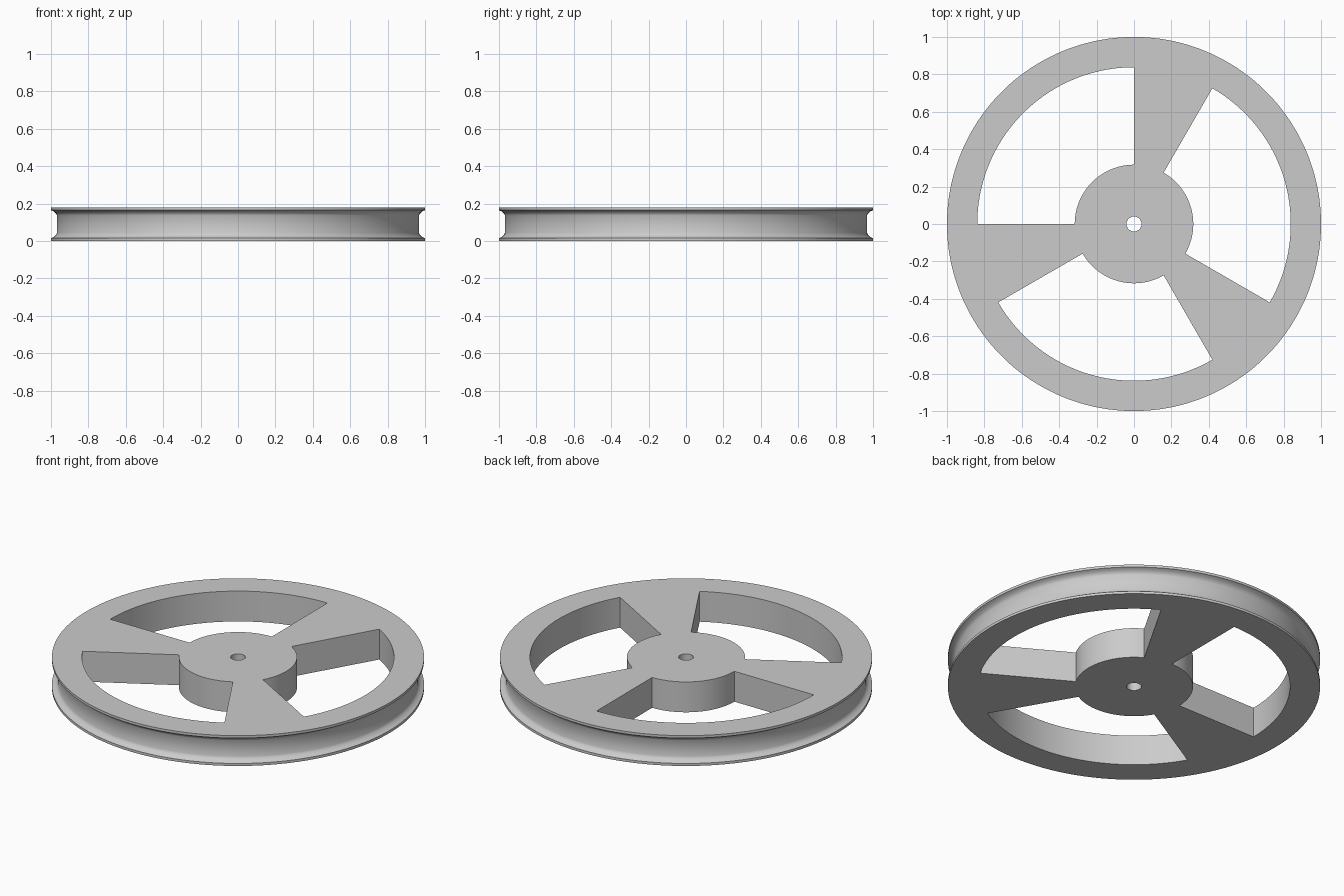
import bpy
import bmesh
from math import cos, sin, radians

cube = bpy.data.objects.get("Cube")
if cube:
    bpy.data.objects.remove(cube)

HEIGHT = 0.18
BORE, HUB, RIM = 0.04, 0.317, 0.838
STEP = 2  # degrees per segment

# Single flat grey
grey = bpy.data.materials.new("light_grey")
grey.use_nodes = True
colour = (0.6, 0.6, 0.6, 1)
grey.diffuse_color = colour
grey.node_tree.nodes["Principled BSDF"].inputs["Base Color"].default_value = colour

# Lower half of the grooved edge, mirrored about mid height
lower = [(1, 0), (1, 0.015), (0.984, 0.022), (0.973, 0.033), (0.968, 0.043)]
groove = lower + [(r, HEIGHT - z) for r, z in reversed(lower)]

bm = bmesh.new()


def point(r, z, angle):
    a = radians(angle)
    return bm.verts.new((r * cos(a), r * sin(a), z))


def strip(p, q, angle):
    """Sweep the profile segment p-q across one angular step."""
    end = angle + STEP
    bm.faces.new([point(*p, angle), point(*q, angle),
                  point(*q, end), point(*p, end)])


def ring_plates(inner, outer, angle):
    for z in (0, HEIGHT):
        strip((inner, z), (outer, z), angle)


for angle in range(0, 360, STEP):
    # Grooved rim, hub and bore
    for p, q in zip(groove, groove[1:]):
        strip(p, q, angle)
    ring_plates(RIM, 1, angle)
    ring_plates(BORE, HUB, angle)
    strip((BORE, 0), (BORE, HEIGHT), angle)
    # Three quarter-turn windows separated by narrow wedge spokes
    if (angle - 90) % 120 < 90:
        for r in (HUB, RIM):
            strip((r, 0), (r, HEIGHT), angle)
    else:
        ring_plates(HUB, RIM, angle)

# Radial side walls of the spokes
for start in (90, 210, 330):
    for angle in (start, start + 90):
        bm.faces.new([point(HUB, 0, angle), point(RIM, 0, angle),
                      point(RIM, HEIGHT, angle), point(HUB, HEIGHT, angle)])

bmesh.ops.remove_doubles(bm, verts=bm.verts, dist=0.0001)
bmesh.ops.recalc_face_normals(bm, faces=bm.faces)

mesh = bpy.data.meshes.new("spoked_pulley_wheel")
bm.to_mesh(mesh)
bm.free()
mesh.materials.append(grey)
wheel = bpy.data.objects.new("spoked_pulley_wheel", mesh)
bpy.context.collection.objects.link(wheel)

bpy.ops.object.select_all(action="DESELECT")
wheel.select_set(True)
bpy.context.view_layer.objects.active = wheel
bpy.ops.object.shade_smooth_by_angle(angle=radians(30))
